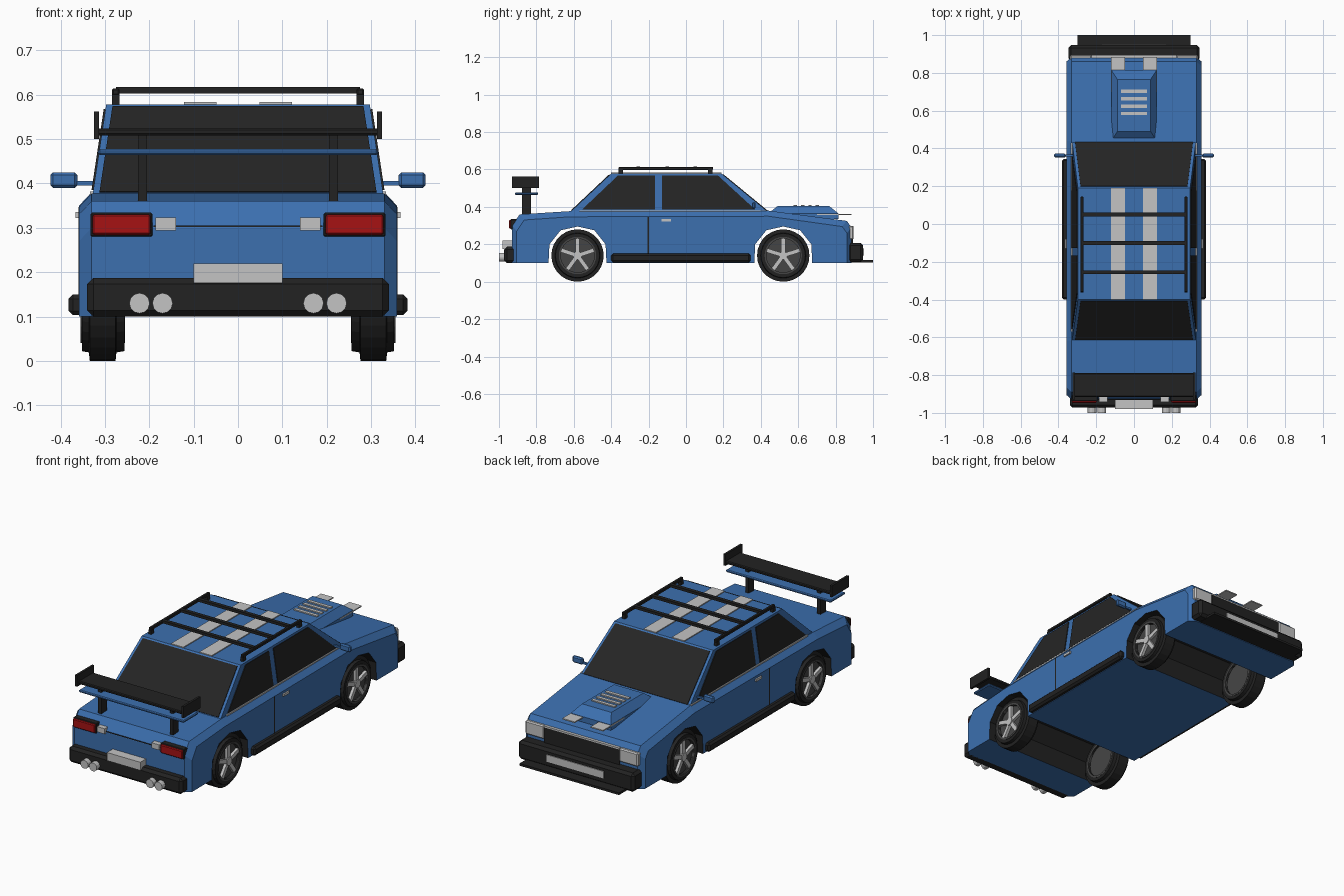
import bpy, bmesh, math
from mathutils import Vector, Matrix

cube = bpy.data.objects.get("Cube")
if cube:
    bpy.data.objects.remove(cube)


def material(name, r, g, b):
    m = bpy.data.materials.new(name)
    m.use_nodes = True
    m.diffuse_color = (r, g, b, 1)
    m.node_tree.nodes["Principled BSDF"].inputs["Base Color"].default_value = (r, g, b, 1)
    return m


BLUE = material("body blue", .045, .16, .43)
BLACK = material("trim black", .016, .016, .016)
GLASS = material("dark glass", .018, .018, .018)
SILVER = material("light grey", .55, .55, .55)
RED = material("lamp red", .38, .006, .007)
HUB = material("hub grey", .06, .06, .06)


def finish(name, bm, *mats):
    bmesh.ops.recalc_face_normals(bm, faces=bm.faces)
    me = bpy.data.meshes.new(name)
    bm.to_mesh(me)
    bm.free()
    ob = bpy.data.objects.new(name, me)
    bpy.context.collection.objects.link(ob)
    for m in mats:
        me.materials.append(m)
    return ob


def box(name, mat, x, y, z, bevel=0):
    """Box from (min, max) ranges, with optional chamfered edges."""
    bm = bmesh.new()
    bmesh.ops.create_cube(bm, size=1)
    for v in bm.verts:
        v.co = [sum(r) / 2 + c * (r[1] - r[0]) for r, c in zip((x, y, z), v.co)]
    if bevel:
        bmesh.ops.bevel(bm, geom=bm.edges[:], offset=bevel, segments=1, affect='EDGES')
    return finish(name, bm, mat)


def pair(name, mat, x, y, z, bevel=0):
    """The same box on both sides of the car."""
    box("left_" + name, mat, x, y, z, bevel)
    box("right_" + name, mat, (-x[1], -x[0]), y, z, bevel)


def loft(name, rings, *mats, dark=None):
    """Skin closed rings of equal length and cap both ends."""
    bm = bmesh.new()
    vs = [[bm.verts.new(p) for p in ring] for ring in rings]
    n = len(vs[0])
    for a, b in zip(vs, vs[1:]):
        for i in range(n):
            j = (i + 1) % n
            f = bm.faces.new((a[i], a[j], b[j], b[i]))
            if dark and dark(i, j):
                f.material_index = 1
    bm.faces.new(vs[0])
    bm.faces.new(vs[-1])
    return finish(name, bm, *mats)


def panel(name, mat, pts, thick=.004):
    """Thin plate standing out of the plane of its outline."""
    pts = [Vector(p) for p in pts]
    n = (pts[1] - pts[0]).cross(pts[2] - pts[0]).normalized()
    if n.dot(pts[0] - Vector((0, 0, .3))) < 0:
        n = -n
    loft(name, [[p - n * .002 for p in pts], [p + n * thick for p in pts]], mat)


# Body shell: side outline with wheel arches, narrowed toward the flanks
WHEELS = (-.58, .52)
arch = [(-.155, .1), (-.15, .2), (-.09, .275), (0, .295), (.09, .275), (.15, .2), (.155, .1)]
outline = [(-.93, .1)]
wells = []
for cy in WHEELS:
    wells.append(range(len(outline), len(outline) + len(arch)))
    outline += [(cy + y, z) for y, z in arch]
first_top = len(outline)
outline += [(.885, .1), (.885, .29), (.86, .325), (.44, .38), (-.62, .377), (-.89, .36), (-.93, .30)]


def flank(i, y, z):
    if 0 < i < first_top:
        return y, z
    return y - math.copysign(.025, y) * (abs(y) > .7), z - .03 * (z > .2)


inner = outline
outer = [flank(i, y, z) for i, (y, z) in enumerate(outline)]
rings = [[(x, y, z) for y, z in o] for x, o in
         ((-.358, outer), (-.33, inner), (.33, inner), (.358, outer))]
loft("body_shell", rings, BLUE, BLACK, dark=lambda i, j: any(i in w and j in w for w in wells))

# Cabin
ZB, ZT = .372, .578


def rect(x, y0, y1, z):
    return [(-x, y0, z), (x, y0, z), (x, y1, z), (-x, y1, z)]


loft("cabin", [rect(.328, -.62, .44, ZB), rect(.297, -.40, .19, ZT)], BLUE)


def side_x(z):
    return .328 - .031 * (z - ZB) / (ZT - ZB)


panel("windscreen", GLASS, [(-.312, .432, .379), (.312, .432, .379), (.283, .198, .571), (-.283, .198, .571)])
panel("rear_window", GLASS, [(-.312, -.612, .379), (.312, -.612, .379), (.283, -.408, .571), (-.283, -.408, .571)])
for s, side in ((1, "left"), (-1, "right")):
    for name, ys in (("rear", (-.556, -.166, -.166, -.364)), ("front", (-.128, .37, .171, -.128))):
        panel(f"{side}_{name}_side_window", GLASS,
              [(s * side_x(z), y, z) for y, z in zip(ys, (.385, .385, .567, .567))])

# Side trim
pair("belt_strip", SILVER, (.32, .333), (-.57, .43), (.374, .382))
pair("side_skirt", BLACK, (.34, .382), (-.4, .345), (.103, .15), .01)
pair("door_seam", BLACK, (.35, .360), (-.205, -.198), (.15, .347))
pair("door_handle", SILVER, (.35, .366), (-.13, -.08), (.322, .335))
pair("mirror", BLUE, (.362, .423), (.352, .372), (.39, .425), .006)
pair("mirror_arm", BLUE, (.315, .366), (.357, .367), (.395, .405))

# Roof stripes and hood stripes
pair("roof_stripe", SILVER, (.048, .122), (-.40, .19), (.576, .583))
pair("hood_stripe", SILVER, (.048, .122), (.70, .885), (.357, .363))

# Hood scoop with louvres
loft("hood_scoop", [rect(.12, .44, .815, .335), rect(.12, .44, .815, .365),
                    rect(.088, .49, .765, .405)], BLUE)
for i in range(4):
    y = .585 + i * .039
    box(f"scoop_louvre_{i + 1}", SILVER, (-.07, .07), (y - .009, y + .009), (.40, .411))

# Roof rack
pair("rack_rail", BLACK, (.267, .284), (-.36, .145), (.598, .614), .003)
for y in (-.35, .13):
    pair("rack_foot", BLACK, (.267, .284), (y - .012, y + .012), (.565, .60))
for y in (-.255, -.10, .05):
    box("rack_crossbar", BLACK, (-.275, .275), (y - .01, y + .01), (.603, .617))

# Rear wing
pair("wing_post", BLACK, (.205, .225), (-.877, -.83), (.35, .508))
box("lower_wing", BLUE, (-.315, .315), (-.915, -.79), (.464, .477), .004)
box("upper_wing", BLACK, (-.317, .317), (-.915, -.79), (.508, .524), .004)
pair("wing_end_plate", BLACK, (.313, .325), (-.93, -.785), (.50, .562))

# Rear end
box("rear_bumper", BLACK, (-.34, .34), (-.972, -.905), (.10, .187), .014)
box("rear_plate", SILVER, (-.1, .1), (-.98, -.925), (.176, .22))
box("trunk_seam", BLACK, (-.19, .19), (-.932, -.92), (.302, .305))
pair("tail_lamp_frame", BLACK, (.193, .332), (-.938, -.89), (.28, .334), .003)
pair("tail_lamp", RED, (.197, .328), (-.947, -.90), (.284, .33), .004)
pair("reverse_lamp", SILVER, (.14, .186), (-.942, -.91), (.294, .323))


def disc(name, mat, x, y, z, r, depth, axis, sides=12):
    bm = bmesh.new()
    bmesh.ops.create_cone(bm, cap_ends=True, segments=sides, radius1=r, radius2=r, depth=depth,
                          matrix=Matrix.Translation((x, y, z)) @ Matrix.Rotation(math.pi / 2, 4, axis))
    return finish(name, bm, mat)


for x in (-.222, -.17, .17, .222):
    disc("exhaust_pipe", SILVER, x, -.965, .13, .023, .07, 'X')

# Front end
box("front_bumper", BLACK, (-.348, .348), (.865, .947), (.105, .207), .014)
box("front_splitter", BLACK, (-.298, .298), (.87, 1.0), (.103, .115))
box("front_plate", SILVER, (-.17, .17), (.93, .951), (.14, .178))
box("grille", BLACK, (-.225, .225), (.87, .893), (.205, .29))
box("grille_trim", SILVER, (-.225, .225), (.87, .895), (.29, .298))
pair("headlamp", SILVER, (.225, .338), (.85, .896), (.225, .298), .006)

# Wheels: turned tyre, rim ring, hub disc and five spokes
TYRE = [(.09, .256), (.118, .256), (.121, .274), (.14, .276), (.14, .334), (.121, .336), (.118, .352), (.09, .352)]
RIM = [(.09, .255), (.1, .255), (.1, .355), (.09, .355)]


def turned(name, mat, section, s, cy, sides=28):
    bm = bmesh.new()
    vs = []
    for k in range(sides):
        a = 2 * math.pi * k / sides
        vs.append([bm.verts.new((s * x, cy + r * math.cos(a), .14 + r * math.sin(a))) for r, x in section])
    n = len(section)
    for k in range(sides):
        a, b = vs[k], vs[(k + 1) % sides]
        for i in range(n):
            j = (i + 1) % n
            bm.faces.new((a[i], a[j], b[j], b[i]))
    return finish(name, bm, mat)


for cy, end in zip(WHEELS, ("rear", "front")):
    for s, side in ((1, "left"), (-1, "right")):
        label = f"{side}_{end}_"
        turned(label + "tyre", BLACK, TYRE, s, cy)
        turned(label + "rim", HUB, RIM, s, cy)
        disc(label + "hub", HUB, s * .302, cy, .14, .092, .07, 'Y', 28)
        disc(label + "hub_cap", SILVER, s * .345, cy, .14, .022, .022, 'Y')
        for k in range(5):
            spoke = box(label + f"spoke_{k + 1}", SILVER, (-.01, .01), (-.011, .011), (.01, .095))
            spoke.matrix_world = (Matrix.Translation((s * .342, cy, .14))
                                  @ Matrix.Rotation(math.tau * k / 5, 4, 'X'))
